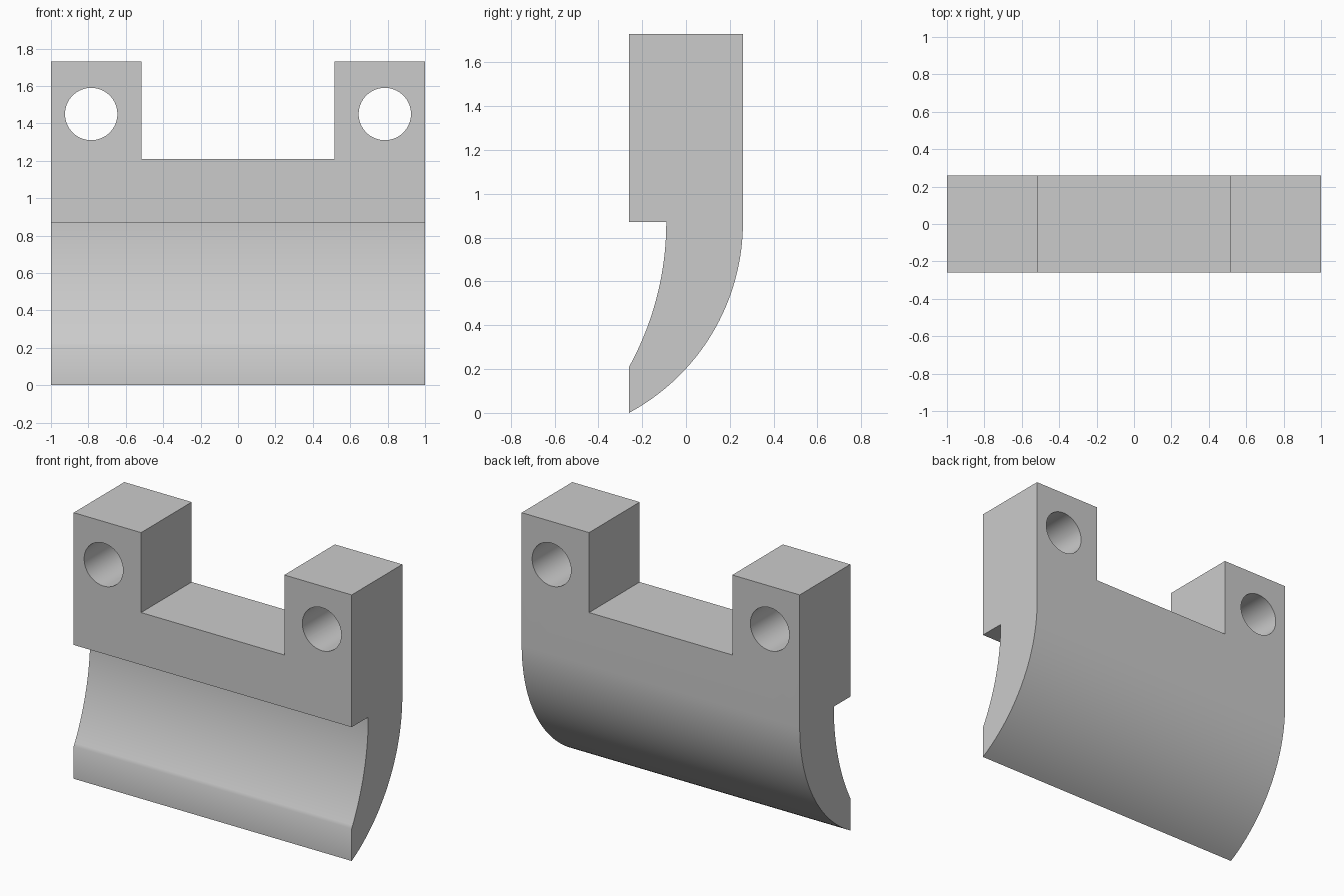
import bpy
import bmesh
import math

default = bpy.data.objects.get("Cube")
if default:
    bpy.data.objects.remove(default, do_unlink=True)

DEPTH, TOP, STEP = 0.26, 1.73, 0.87

grey = bpy.data.materials.new("plain grey")
grey.use_nodes = True
colour = (0.6, 0.6, 0.6, 1)
grey.diffuse_color = colour
grey.node_tree.nodes["Principled BSDF"].inputs["Base Color"].default_value = colour


def arc(y_start, z_end, steps=32):
    """Arc leaving (y_start, STEP) vertically and ending at the front plane."""
    run, drop = y_start + DEPTH, STEP - z_end
    radius = (run ** 2 + drop ** 2) / (2 * run)
    sweep = math.asin(drop / radius)
    return [(y_start - radius + radius * math.cos(sweep * i / steps),
             STEP - radius * math.sin(sweep * i / steps)) for i in range(steps + 1)]


# Side profile: square upper block with a curved jaw below
profile = [(-DEPTH, STEP), (-DEPTH, TOP), (DEPTH, TOP)]
profile += arc(DEPTH, 0.0) + arc(-0.09, 0.21)[::-1]

bm = bmesh.new()
face = bm.faces.new([bm.verts.new((-1, y, z)) for y, z in profile])
extruded = bmesh.ops.extrude_face_region(bm, geom=[face])
verts = [v for v in extruded["geom"] if isinstance(v, bmesh.types.BMVert)]
bmesh.ops.translate(bm, verts=verts, vec=(2, 0, 0))
bmesh.ops.recalc_face_normals(bm, faces=bm.faces)
mesh = bpy.data.meshes.new("curved_bracket")
bm.to_mesh(mesh)
bm.free()
bracket = bpy.data.objects.new("curved_bracket", mesh)
bpy.context.collection.objects.link(bracket)
mesh.materials.append(grey)


def cut(cutter, name):
    """Subtract the cutter from the bracket, then remove it."""
    cutter.name = name
    cutter.hide_render = True
    cutter.data.materials.append(grey)
    bpy.ops.object.select_all(action="DESELECT")
    bracket.select_set(True)
    bpy.context.view_layer.objects.active = bracket
    mod = bracket.modifiers.new(name, "BOOLEAN")
    mod.operation = "DIFFERENCE"
    mod.solver = "EXACT"
    mod.object = cutter
    bpy.ops.object.modifier_apply(modifier=mod.name)
    bpy.data.objects.remove(cutter, do_unlink=True)


# Notch between the two lugs
bpy.ops.mesh.primitive_cube_add(size=1, location=(0, 0, 1.71))
notch = bpy.context.object
notch.scale = (1.03, 1, 1)
cut(notch, "notch_cutter")

# Bolt hole through each lug
for side, label in ((-1, "right"), (1, "left")):
    bpy.ops.mesh.primitive_cylinder_add(vertices=64, radius=0.14, depth=1,
                                        location=(side * 0.785, 0, 1.45),
                                        rotation=(math.pi / 2, 0, 0))
    cut(bpy.context.object, label + "_hole_cutter")

bracket.select_set(True)
bpy.context.view_layer.objects.active = bracket
bpy.ops.object.shade_smooth_by_angle(angle=math.radians(30))
